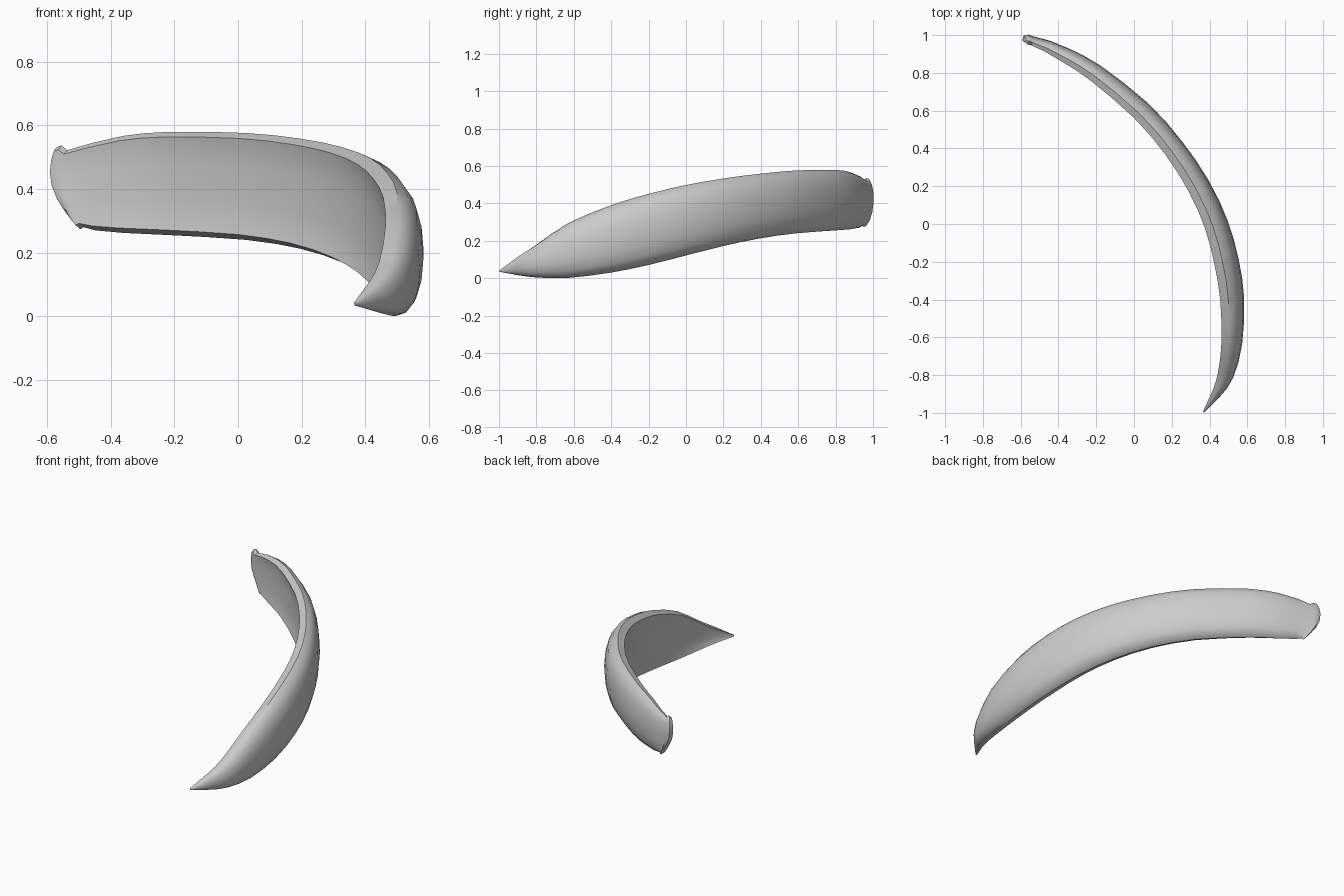
import bpy, bmesh
from mathutils import Vector

if "Cube" in bpy.data.objects:
    bpy.data.objects.remove(bpy.data.objects["Cube"])

# Stations along the pod: centre x, centre y, thickness, bottom z, top z, end rounding
STATIONS = [
    (0.368, -0.996, 0.008, 0.034, 0.043, 0), (0.435, -0.90, 0.050, 0.016, 0.115, 0),
    (0.485, -0.80, 0.085, 0.004, 0.182, 0), (0.518, -0.63, 0.110, 0.002, 0.295, 0),
    (0.520, -0.40, 0.127, 0.030, 0.390, 0), (0.490, -0.20, 0.131, 0.070, 0.450, 0),
    (0.435, 0.00, 0.127, 0.120, 0.497, 0), (0.343, 0.20, 0.121, 0.170, 0.532, 0),
    (0.212, 0.40, 0.113, 0.212, 0.558, 0), (0.038, 0.60, 0.108, 0.240, 0.576, 0),
    (-0.205, 0.80, 0.095, 0.255, 0.580, 0), (-0.355, 0.89, 0.080, 0.262, 0.567, 0),
    (-0.455, 0.94, 0.064, 0.270, 0.545, 0.005), (-0.545, 0.972, 0.048, 0.280, 0.522, 0.027),
    (-0.565, 0.978, 0.052, 0.273, 0.537, 0.031), (-0.583, 0.982, 0.034, 0.290, 0.531, 0.033),
]

# Half cross-section: (u across from inner to outer, v from middle to top rim)
HALF = [(0.12, 0.0), (0.12, 0.35), (0.08, 0.68), (0.0, 0.90), (0.34, 1.0),
        (0.60, 0.93), (0.82, 0.72), (0.95, 0.40), (1.0, 0.0)]
SECTION = HALF + [(u, -v) for u, v in HALF[-2:0:-1]]


def smooth_stations(rows):
    """Insert a curved midpoint between neighbouring stations."""
    out = []
    for i in range(len(rows) - 1):
        a, b = rows[i], rows[i + 1]
        out.append(a)
        if 1 <= i < len(rows) - 5:
            p, q = rows[i - 1], rows[i + 2]
            out.append(tuple((9 * (b0 + a0) - p0 - q0) / 16
                             for p0, a0, b0, q0 in zip(p, a, b, q)))
    return out + [rows[-1]]


# Curved pod: loft the section along the path
rows = smooth_stations(STATIONS)
bm = bmesh.new()
rings = []
for i, (x, y, t, lo, hi, bend) in enumerate(rows):
    a, b = rows[max(i - 1, 0)], rows[min(i + 1, len(rows) - 1)]
    tangent = Vector((b[0] - a[0], b[1] - a[1], 0)).normalized()
    outward = Vector((tangent.y, -tangent.x, 0))
    ring = []
    for u, v in SECTION:
        p = Vector((x, y, (lo + hi) / 2 + v * (hi - lo) / 2))
        p += outward * (u - 0.5) * t + tangent * bend * (v - 1.4 * v * v)
        ring.append(bm.verts.new(p))
    rings.append(ring)

n = len(SECTION)
for r0, r1 in zip(rings, rings[1:]):
    for k in range(n):
        bm.faces.new((r0[k], r0[(k + 1) % n], r1[(k + 1) % n], r1[k]))

# Close both ends: matching inner and outer points joined across
h = len(HALF) - 1
for ring in (rings[0], rings[-1]):
    top = SECTION.index((0.34, 1.0))
    for k in range(n // 2):
        quad = [ring[(top + k) % n], ring[(top + k + 1) % n],
                ring[(top - k - 1) % n], ring[(top - k) % n]]
        quad = list(dict.fromkeys(quad))
        if len(quad) > 2:
            bm.faces.new(quad)
bmesh.ops.recalc_face_normals(bm, faces=bm.faces)

mesh = bpy.data.meshes.new("curved_pod")
bm.to_mesh(mesh)
bm.free()
pod = bpy.data.objects.new("curved_pod", mesh)
bpy.context.collection.objects.link(pod)
bpy.context.view_layer.objects.active = pod
pod.select_set(True)
bpy.ops.object.shade_smooth_by_angle(angle=0.7)
